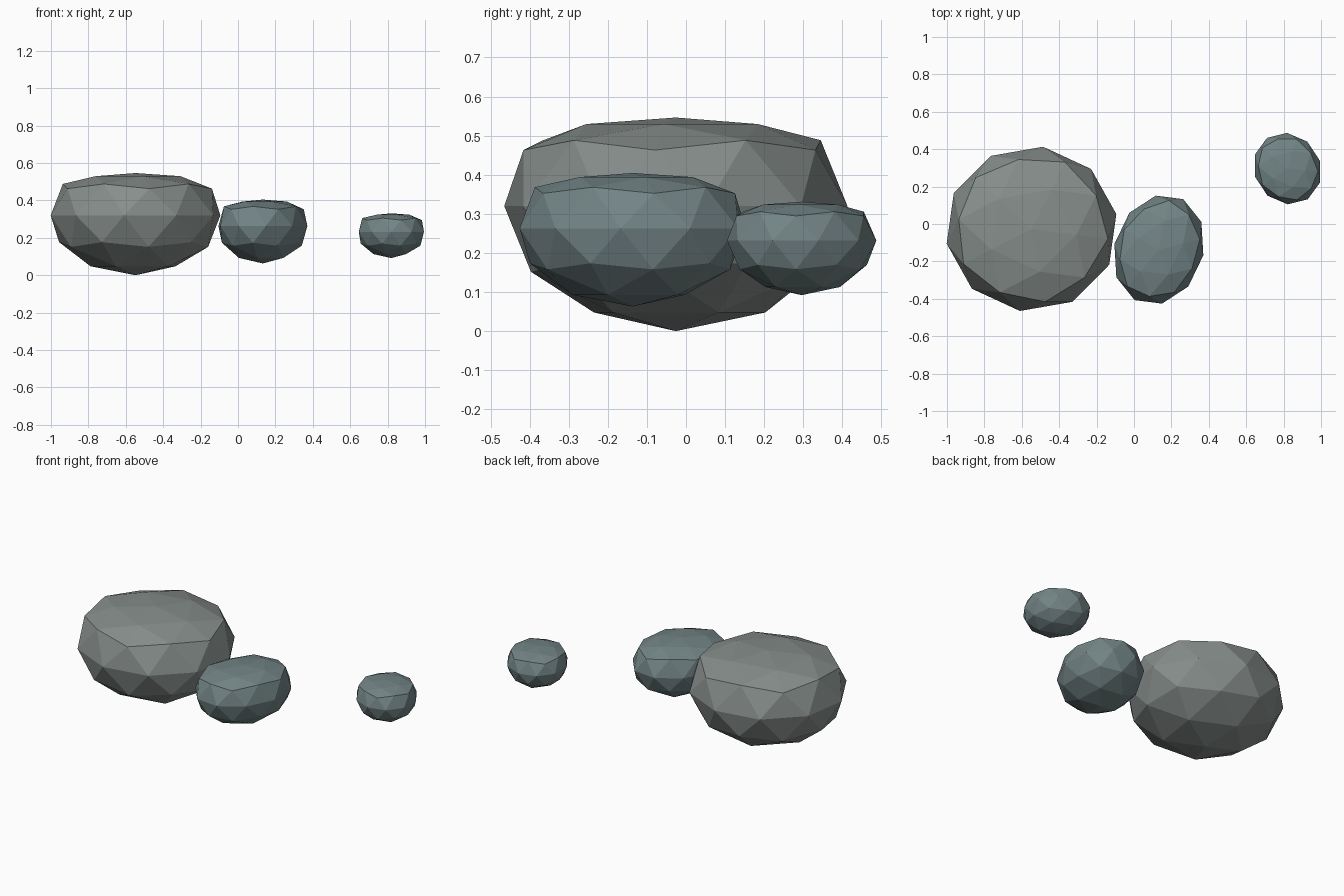
import bpy
from math import radians
from mathutils import Matrix, Vector

if "Cube" in bpy.data.objects:
    bpy.data.objects.remove(bpy.data.objects["Cube"])


def material(name, rgb):
    m = bpy.data.materials.new(name)
    m.diffuse_color = (*rgb, 1)
    m.use_nodes = True
    m.node_tree.nodes["Principled BSDF"].inputs["Base Color"].default_value = m.diffuse_color
    return m


def rock(name, centre, radii, phase, turn, mat):
    """Faceted boulder: stretched icosphere with a flattened crown."""
    bpy.ops.mesh.primitive_ico_sphere_add(subdivisions=2, radius=1, location=(0, 0, 0))
    ob = bpy.context.object
    ob.name = name
    spin = Matrix.Rotation(radians(phase), 3, 'Z')
    final = Matrix.Rotation(radians(turn), 3, 'Z') @ Matrix.Diagonal(radii) @ spin
    for v in ob.data.vertices:
        p = v.co.copy()
        if p.z > 0.55:
            p.z = 0.55 + (p.z - 0.55) * 0.35
        v.co = final @ p
    ob.location = Vector(centre)
    ob.data.materials.append(mat)
    bpy.ops.object.shade_flat()
    return ob


warm = material("grey_stone", (0.24, 0.27, 0.26))
cool = material("blue_grey_stone", (0.17, 0.23, 0.235))

# Three boulders, large to small
rock("large_rock", (-0.548, -0.026, 0.32), (0.461, 0.443, 0.32), -7.7, 0, warm)
rock("medium_rock", (0.133, -0.137, 0.263), (0.301, 0.238, 0.20), 9, 71.4, cool)
rock("small_rock", (0.82, 0.296, 0.232), (0.197, 0.177, 0.14), -16, -58.3, cool)
